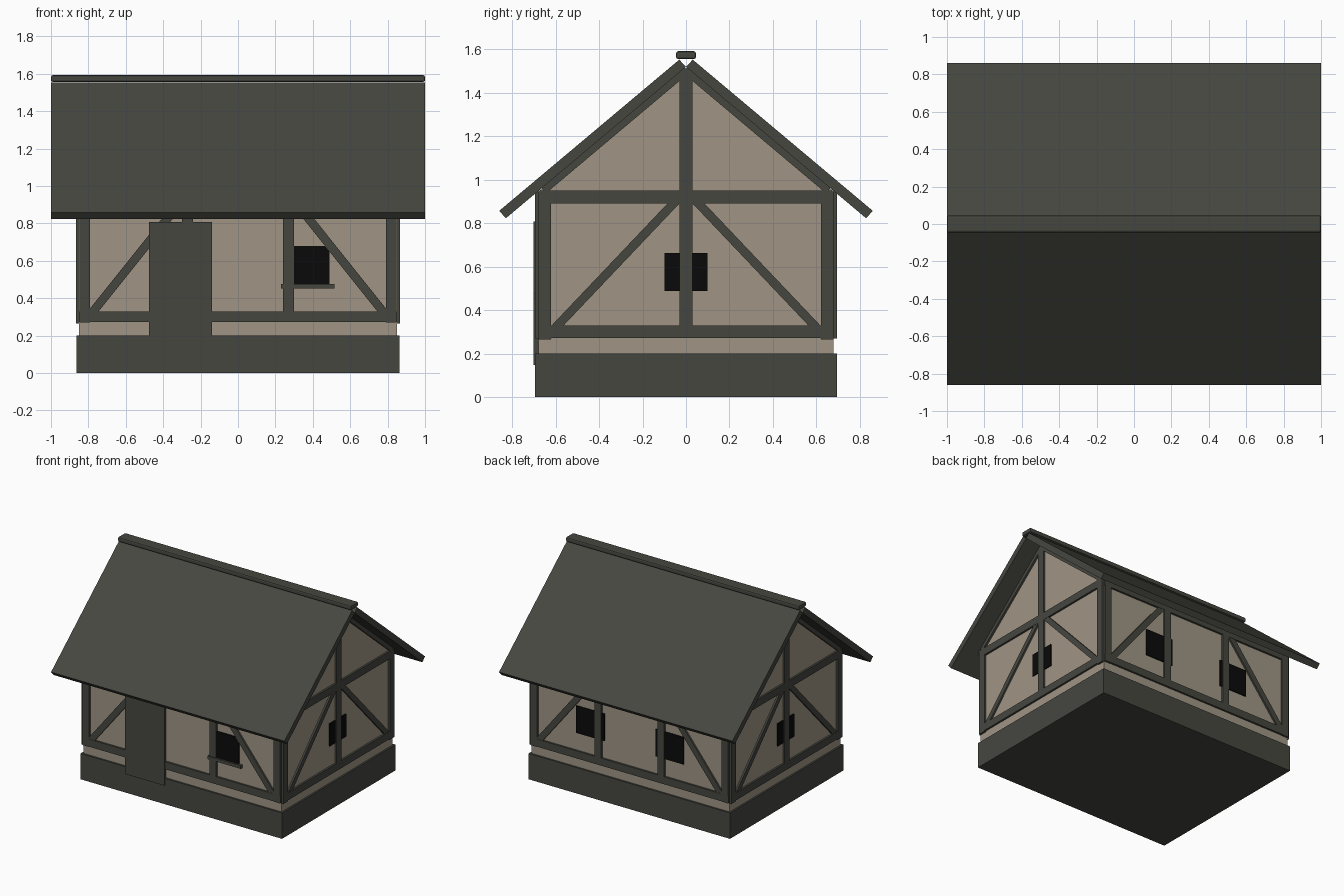
import bpy, bmesh, math
from mathutils import Vector, Matrix

if "Cube" in bpy.data.objects:
    bpy.data.objects.remove(bpy.data.objects["Cube"])


def material(name, rgb):
    m = bpy.data.materials.new(name)
    m.diffuse_color = (*rgb, 1)
    m.use_nodes = True
    m.node_tree.nodes["Principled BSDF"].inputs["Base Color"].default_value = m.diffuse_color
    return m


DARK = material("dark olive timber", (0.061, 0.062, 0.051))
PLASTER = material("tan plaster", (0.352, 0.302, 0.235))
GLASS = material("black glass", (0.003, 0.003, 0.003))


def finish(name, bm, mat):
    bmesh.ops.recalc_face_normals(bm, faces=bm.faces)
    me = bpy.data.meshes.new(name)
    bm.to_mesh(me)
    bm.free()
    me.materials.append(mat)
    ob = bpy.data.objects.new(name, me)
    bpy.context.collection.objects.link(ob)
    return ob


def box(name, lo, hi, mat):
    lo, hi = Vector(lo), Vector(hi)
    bm = bmesh.new()
    bmesh.ops.create_cube(bm, size=1, matrix=Matrix.Translation((lo + hi) / 2)
                          @ Matrix.Diagonal((*(hi - lo), 1)))
    return finish(name, bm, mat)


def prism(name, profile, x0, x1, mat):
    """Extrude a (y, z) profile along x."""
    bm = bmesh.new()
    face = bm.faces.new([bm.verts.new((x0, y, z)) for y, z in profile])
    ext = bmesh.ops.extrude_face_region(bm, geom=[face])
    verts = [v for v in ext["geom"] if isinstance(v, bmesh.types.BMVert)]
    bmesh.ops.translate(bm, verts=verts, vec=(x1 - x0, 0, 0))
    return finish(name, bm, mat)


def beam(name, wall, a, b, width=0.058, depth=(-0.01, 0.015), mat=DARK):
    """Flat bar from a to b, given as (along wall, z), on one of four walls."""
    axis, side = wall
    a, b = Vector(a), Vector(b)
    d = (b - a).normalized()
    n = Vector((-d.y, d.x)) * width / 2
    face0 = 0.85 if axis == "x" else 0.68
    bm = bmesh.new()
    rings = []
    for off in depth:
        out = side * (face0 + off)
        rings.append([bm.verts.new((out, p.x, p.y) if axis == "x" else (p.x, out, p.y))
                      for p in (a + n, b + n, b - n, a - n)])
    bm.faces.new(rings[0])
    bm.faces.new(rings[1])
    for i in range(4):
        j = (i + 1) % 4
        bm.faces.new((rings[0][i], rings[0][j], rings[1][j], rings[1][i]))
    return finish(name, bm, mat)


def window(name, wall, c, w, z0, z1):
    beam(name, wall, (c, z0), (c, z1), w, (-0.001, 0.008), GLASS)


# Foundation and plastered body with gables
box("foundation", (-0.863, -0.694, 0), (0.863, 0.694, 0.2), DARK)
prism("walls", [(-0.68, 0.19), (0.68, 0.19), (0.68, 0.945), (0, 1.513), (-0.68, 0.945)],
      -0.85, 0.85, PLASTER)

# Roof slabs and ridge cap
for s, label in ((-1, "front"), (1, "back")):
    prism("roof_" + label, [(s * 0.86, 0.857), (s * 0.031, 1.553), (0, 1.52), (s * 0.829, 0.823)],
          -1, 1, DARK)
cap = box("ridge_cap", (-1, -0.046, 1.556), (1, 0.046, 1.592), DARK)
bev = cap.modifiers.new("bevel", "BEVEL")
bev.width, bev.segments = 0.01, 2

# Timber frame on the long walls
for s, label in ((-1, "front"), (1, "back")):
    wall = ("y", s)
    beam(label + "_sill_beam", wall, (-0.85, 0.301), (0.85, 0.301))
    beam(label + "_top_beam", wall, (-0.85, 0.917), (0.85, 0.917))
    for m in (-1, 1):
        beam(label + "_corner_post", wall, (m * 0.819, 0.27), (m * 0.819, 0.945))
        beam(label + "_stud", wall, (m * 0.27, 0.3), (m * 0.27, 0.94))
        beam(label + "_brace", wall, (m * 0.804, 0.292), (m * 0.302, 0.92), 0.046, (-0.01, 0.013))

# Timber frame and window on the gable walls
for s, label in ((-1, "left"), (1, "right")):
    wall = ("x", s)
    beam(label + "_sill_beam", wall, (-0.68, 0.301), (0.68, 0.301))
    beam(label + "_tie_beam", wall, (-0.68, 0.921), (0.68, 0.921))
    beam(label + "_king_post", wall, (0, 0.3), (0, 1.5))
    for m in (-1, 1):
        beam(label + "_corner_post", wall, (m * 0.651, 0.265), (m * 0.651, 0.945))
        beam(label + "_brace", wall, (m * 0.638, 0.28), (m * 0.03, 0.92), 0.04, (-0.01, 0.013))
        beam(label + "_rafter", wall, (m * 0.66, 0.955), (0, 1.51), 0.046)
    window(label + "_window", wall, 0, 0.2, 0.488, 0.663)

# Front door, front window with sill, and two back windows
box("door", (-0.477, -0.702, 0.147), (-0.14, -0.67, 0.807), DARK)
window("front_window", ("y", -1), 0.37, 0.24, 0.47, 0.68)
box("window_sill", (0.23, -0.702, 0.452), (0.515, -0.675, 0.476), DARK)
for m in (-1, 1):
    window("back_window", ("y", 1), m * 0.34, 0.24, 0.465, 0.675)
